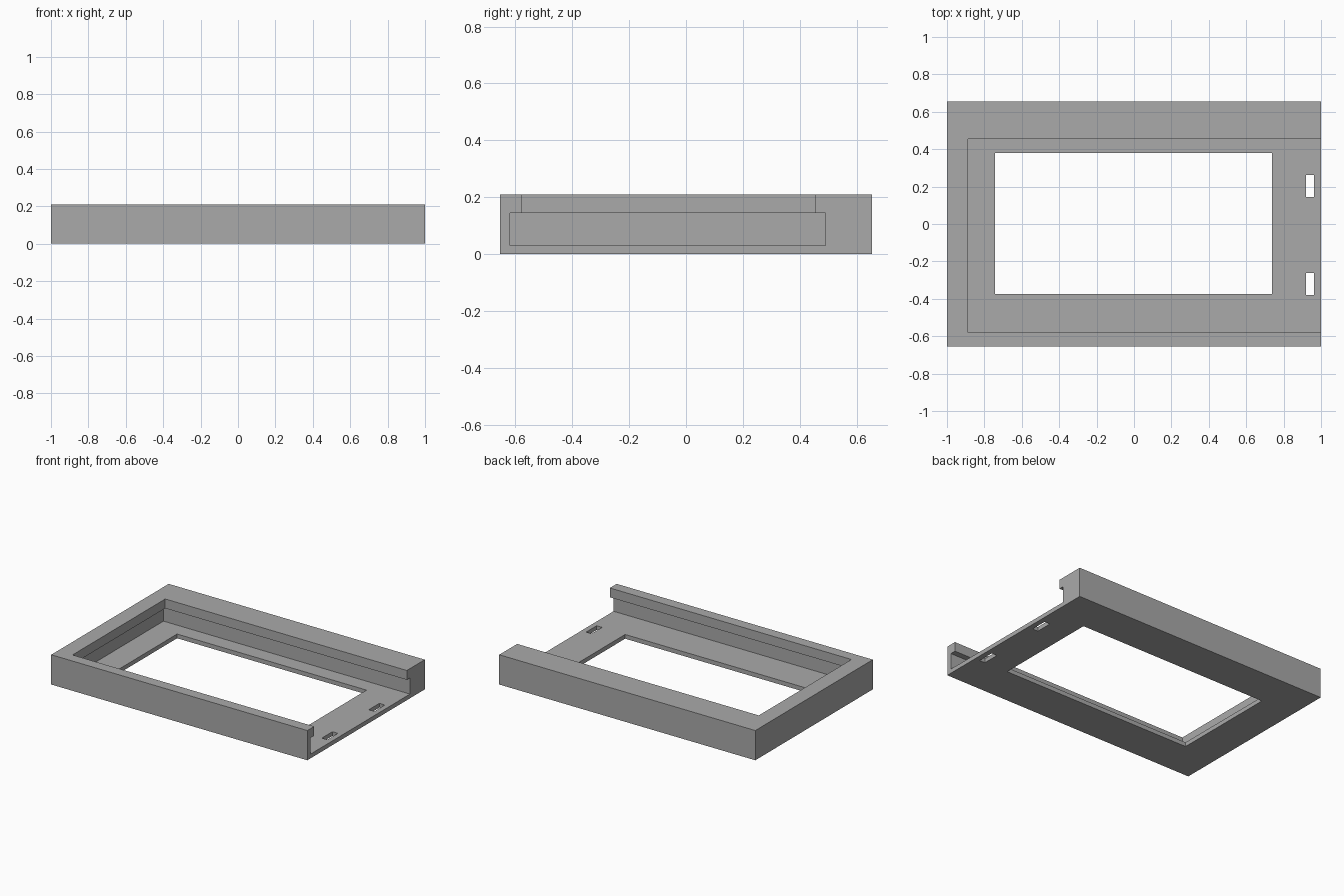
import bpy

old = bpy.data.objects.get("Cube")
if old:
    bpy.data.objects.remove(old, do_unlink=True)

# Single grey plastic
grey = bpy.data.materials.new("grey")
grey.use_nodes = True
colour = (0.4, 0.4, 0.4, 1)
grey.diffuse_color = colour
grey.node_tree.nodes["Principled BSDF"].inputs["Base Color"].default_value = colour


def box(name, x, y, z):
    """Box spanning the given (low, high) ranges."""
    bpy.ops.mesh.primitive_cube_add(size=1)
    ob = bpy.context.object
    ob.name = name
    for v in ob.data.vertices:
        v.co = [r[0] + (c + 0.5) * (r[1] - r[0]) for c, r in zip(v.co, (x, y, z))]
    ob.data.materials.append(grey)
    return ob


def cut(target, name, x, y, z):
    """Subtract a box from the target, then discard the cutter."""
    cutter = box(name, x, y, z)
    cutter.hide_render = True
    mod = target.modifiers.new(name, "BOOLEAN")
    mod.operation = "DIFFERENCE"
    mod.solver = "EXACT"
    mod.object = cutter
    bpy.context.view_layer.objects.active = target
    bpy.ops.object.modifier_apply(modifier=mod.name)
    bpy.data.objects.remove(cutter, do_unlink=True)


FLOOR, LIP, TOP = 0.03, 0.144, 0.21
frame = box("tray_frame", (-1, 1), (-0.655, 0.655), (0, TOP))

# Slide-in channel, open at the left end, with an overhanging lip above
cut(frame, "channel", (-0.925, 1.1), (-0.62, 0.49), (FLOOR, LIP))
cut(frame, "lip_opening", (-0.887, 1.1), (-0.579, 0.455), (LIP - 0.02, TOP + 0.1))

# Window through the floor
cut(frame, "window", (-0.742, 0.738), (-0.375, 0.38), (-0.1, 0.1))

# Two latch slots near the open end
for y in (-0.32, 0.204):
    cut(frame, "latch_slot", (0.92, 0.963), (y - 0.059, y + 0.059), (-0.1, 0.1))
